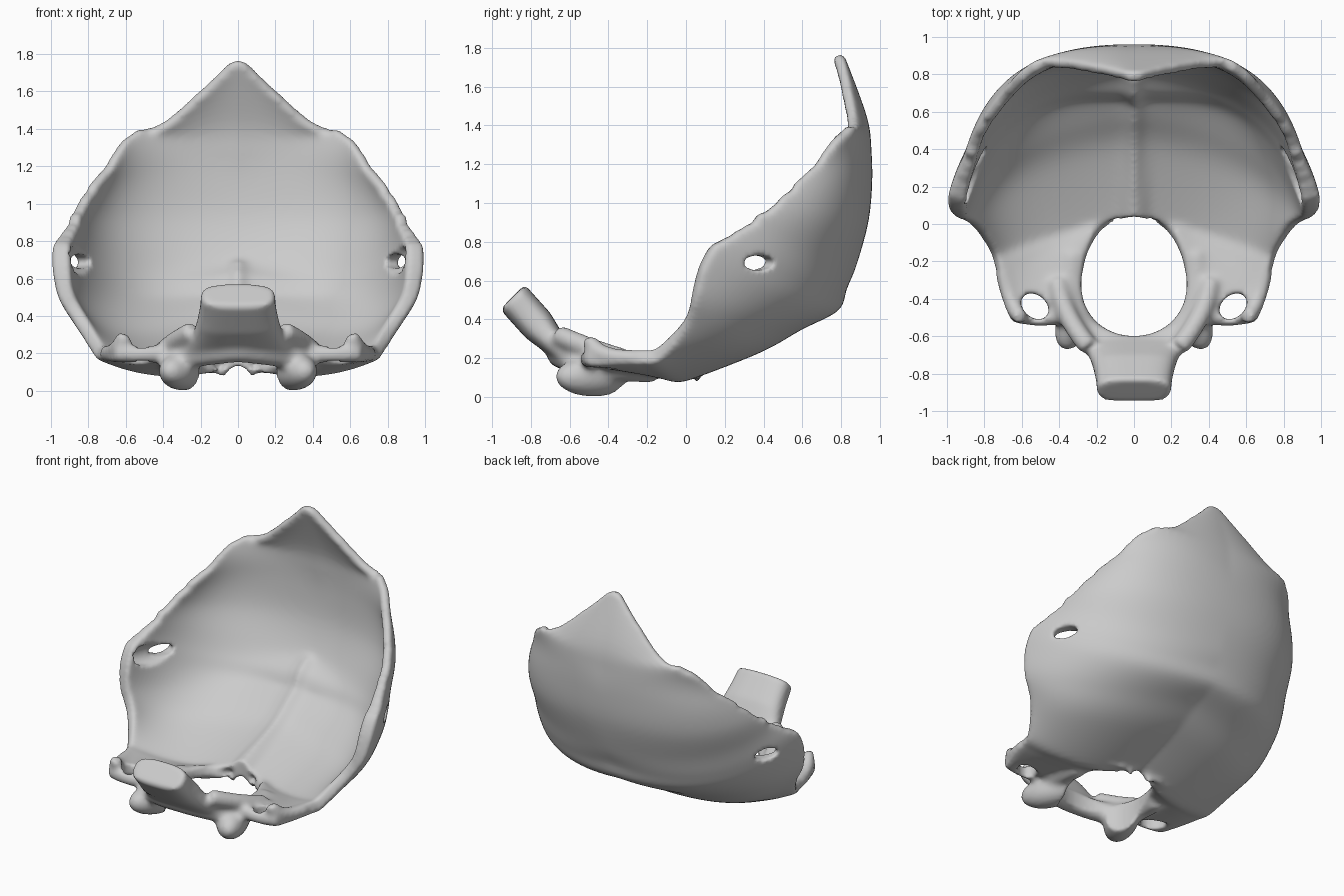
import bpy, bmesh, math, random
from mathutils import Vector, Matrix

if "Cube" in bpy.data.objects:
    bpy.data.objects.remove(bpy.data.objects["Cube"])

random.seed(4)
MAXT = 0.25


def new_object(name, bm):
    me = bpy.data.meshes.new(name)
    bm.to_mesh(me)
    bm.free()
    ob = bpy.data.objects.new(name, me)
    bpy.context.collection.objects.link(ob)
    return ob


def select(obs):
    bpy.ops.object.select_all(action='DESELECT')
    for o in obs:
        o.select_set(True)
    bpy.context.view_layer.objects.active = obs[0]


def catmull(a, b, c, d, t):
    return b + t * (c - a + t * (2 * a - 5 * b + 4 * c - d + t * (3 * (b - c) + d - a))) / 2


def ellipsoid(name, loc, radii, rot=0.0):
    bm = bmesh.new()
    m = Matrix.Translation(loc) @ Matrix.Rotation(rot, 4, 'Z') @ Matrix.Diagonal((*radii, 1))
    bmesh.ops.create_uvsphere(bm, u_segments=32, v_segments=20, radius=1, matrix=m)
    return new_object(name, bm)


def tube(name, side, radius, *pts):
    cu = bpy.data.curves.new(name, 'CURVE')
    cu.dimensions, cu.bevel_depth, cu.bevel_resolution, cu.use_fill_caps = '3D', radius, 5, True
    sp = cu.splines.new('NURBS')
    sp.points.add(len(pts) - 1)
    for p, (x, y, z) in zip(sp.points, pts):
        p.co = (side * x, y, z, 1)
    sp.order_u, sp.use_endpoint_u = 3, True
    ob = bpy.data.objects.new(name, cu)
    bpy.context.collection.objects.link(ob)
    select([ob])
    bpy.ops.object.convert(target='MESH')
    return bpy.context.view_layer.objects.active


def loft(name, rings):
    bm = bmesh.new()
    loops = [[bm.verts.new(p) for p in r] for r in rings]
    n = len(loops[0])
    for a, b in zip(loops, loops[1:]):
        for k in range(n):
            bm.faces.new((a[k], a[(k + 1) % n], b[(k + 1) % n], b[k]))
    bm.faces.new(loops[0])
    bm.faces.new(loops[-1])
    bmesh.ops.recalc_face_normals(bm, faces=bm.faces)
    return new_object(name, bm)


def angles(n):
    return [k * math.tau / n for k in range(n)]


def egg(a):
    # Foramen outline, narrower at the back
    return .28 * math.cos(a) * (1 - .14 * math.sin(a)), -.28 + .32 * math.sin(a)


def prism(name, outline):
    return loft(name, [[(x, y, z) for x, y in outline] for z in (-.2, .6)])


# Shell rows: midline (y, z), middle point and rim point of the outer surface
profile = [
    ((.81, 1.78), (.02, .81, 1.775), (.04, .81, 1.77)),
    ((.93, 1.45), (.21, .92, 1.45), (.40, .87, 1.45)),
    ((.955, 1.27), (.31, .935, 1.31), (.58, .85, 1.38)),
    ((.96, 1.1), (.5, .88, 1.13), (.75, .64, 1.17)),
    ((.94, .9), (.59, .82, .92), (.87, .46, 1)),
    ((.88, .68), (.62, .725, .71), (.93, .31, .87)),
    ((.83, .56), (.65, .66, .58), (.99, .17, .8)),
    ((.79, .45), (.66, .59, .47), (1, .09, .68)),
    ((.62, .37), (.64, .44, .345), (.97, .04, .51)),
    ((.42, .265), (.58, .27, .22), (.88, -.01, .36)),
    ((.04, .13), (.42, -.02, .085), (.78, -.14, .19)),
]
rows = [[Vector((0, *m)), Vector(q), Vector(r)] for m, q, r in profile]
# Rows beside the foramen follow its edge
for k in range(1, 5):
    x, y = egg(math.pi / 2 - k * .48)
    inner = Vector((x, y, .12))
    rim = Vector((.78, -.14, .18)).lerp(Vector((.66, -.51, .15)), k / 4)
    mid = inner.lerp(rim, .48)
    mid.z = .07 + .02 * k
    rows.append([inner, mid, rim])

SUB, COLS = 8, 26
bm = bmesh.new()
grid, weights = [], []
last = len(rows) - 1
for i in range(last * SUB + 1):
    u = i / SUB
    k = min(int(u), last - 1)
    near = [rows[max(0, min(last, k + d))] for d in (-1, 0, 1, 2)]
    m, q, r = [catmull(*[row[c] for row in near], u - k) for c in range(3)]
    jag = random.uniform(-.022, .018) if .3 < u < 6 else 0
    line = []
    for j in range(COLS + 1):
        s = j / COLS
        s *= 1 + jag * max(0, s - .8) * 5
        p = m * (1 - s) * (1 - 2 * s) + q * 4 * s * (1 - s) + r * s * (2 * s - 1)
        if j == 0 and u <= 10:
            p.x = 0
        line.append(bm.verts.new(p))
        # Thicker at the inner protuberance, side grooves and midline crest
        th = .062 + .09 * math.exp(-((u - 6.6) / 1.3) ** 2 - (p.x / .4) ** 2)
        th += .035 * math.exp(-((u - 6.6) / 1.6) ** 2) * min(1, p.x)
        if u > 5:
            th += .035 * math.exp(-(p.x / .04) ** 2) + .02 * min(1, (u - 5) / 5)
        weights.append(th / MAXT)
    grid.append(line)
for a, b in zip(grid, grid[1:]):
    for j in range(COLS):
        bm.faces.new((a[j], a[j + 1], b[j + 1], b[j]))
shell = new_object("occipital_bone", bm)
vg = shell.vertex_groups.new(name="thickness")
for i, w in enumerate(weights):
    vg.add([i], w, 'REPLACE')
shell.modifiers.new("mirror", 'MIRROR').merge_threshold = .0005
so = shell.modifiers.new("solid", 'SOLIDIFY')
so.thickness, so.offset, so.vertex_group = MAXT, -1, "thickness"
select([shell])
bpy.ops.object.convert(target='MESH')
parts = [shell]

# Basilar block rising to the front
rings = []
for k in range(9):
    t = k / 8
    y, z = -.63 - .265 * t, .22 + .295 * t
    hw = .2 + .08 * (1 - t) ** 2
    ht = .05 + .04 * min(1, 2 * t)
    ring = []
    for a in angles(40):
        c, s = math.cos(a), math.sin(a)
        w = math.copysign(abs(c) ** .6, c) * hw
        h = math.copysign(abs(s) ** .7, s) * ht * .71
        ring.append((w, y + h, z + h))
    rings.append(ring)
parts.append(loft("basilar_part", rings))

# Condyles, foramen rim and jugular processes
for s in (1, -1):
    parts += [
        ellipsoid("condyle", (s * .295, -.475, .105), (.105, .215, .105), s * .42),
        tube("foramen_rim", s, .07, (0, -.65, .22), (.24, -.62, .2), (.36, -.42, .15), (.33, -.16, .14)),
        tube("jugular_tubercle", s, .055, (.41, -.3, .19), (.39, -.48, .24), (.24, -.66, .32)),
        tube("jugular_process", s, .045, (.7, -.26, .2), (.65, -.48, .2), (.6, -.495, .3)),
        tube("jugular_margin", s, .048, (.64, -.48, .2), (.5, -.52, .19), (.36, -.48, .2)),
    ]

# Cutters: foramen magnum, jugular holes, canals, side pockets with windows
through = [prism("foramen_cutter", [egg(a) for a in angles(40)])]
pockets = []
for s in (1, -1):
    ring = []
    for a in angles(32):
        u, v = .082 * math.cos(a), .06 * math.sin(a)
        ring.append((s * (.53 + .77 * u - .64 * v), -.44 + .64 * u + .77 * v))
    rot = math.atan2(.8, -.6 * s)
    through += [prism("jugular_hole_cutter", ring),
                ellipsoid("canal_cutter", (s * .365, -.61, .22), (.028, .055, .025)),
                ellipsoid("window_cutter", (s * .87, .36, .692), (.085, .3, .038), rot)]
    pockets.append(ellipsoid("pocket_cutter", (s * .835, .255, .7), (.19, .055, .075), rot))


def joined(obs, hide=False):
    select(obs)
    bpy.ops.object.join()
    obs[0].hide_render = hide
    return obs[0]


through, pockets, bone = joined(through, True), joined(pockets, True), joined(parts)


# Fuse, cut and soften
def fuse(size, iterations):
    md = bone.modifiers.new("fuse", 'REMESH')
    md.mode, md.voxel_size, md.use_smooth_shade = 'VOXEL', size, True
    bone.modifiers.new("soften", 'SMOOTH').iterations = iterations


fuse(.016, 8)
for cutter in (through, pockets):
    md = bone.modifiers.new("cut", 'BOOLEAN')
    md.operation, md.object, md.solver = 'DIFFERENCE', cutter, 'EXACT'
fuse(.014, 4)
select([bone])
bpy.ops.object.convert(target='MESH')
bpy.ops.object.shade_smooth()
for c in (through, pockets):
    bpy.data.objects.remove(c)
